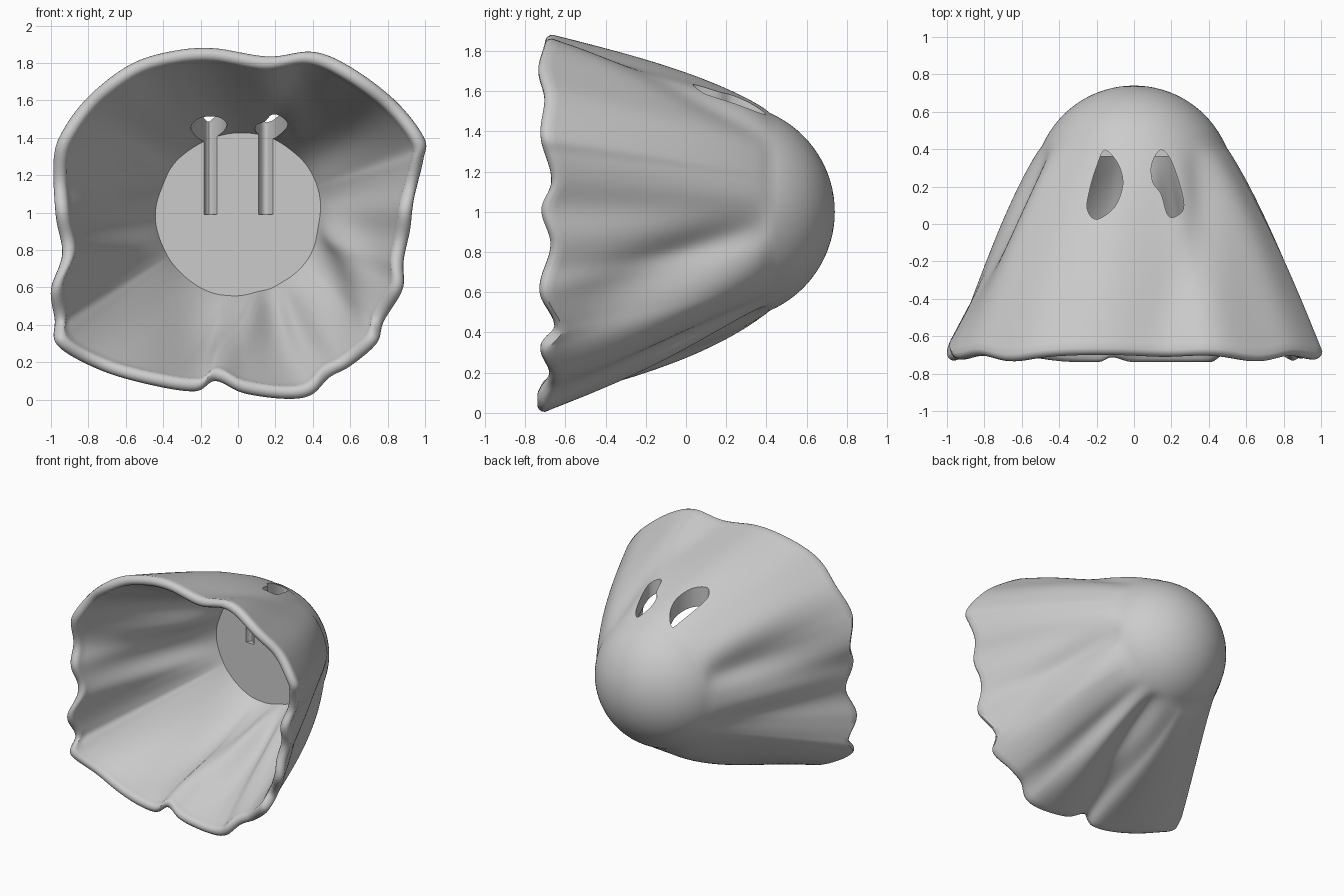
import bpy, bmesh, math
from mathutils import Vector

cube = bpy.data.objects.get("Cube")
if cube:
    bpy.data.objects.remove(cube, do_unlink=True)

cloth = bpy.data.materials.new("cloth_grey")
cloth.use_nodes = True
GREY = (0.6, 0.6, 0.6, 1)
cloth.diffuse_color = GREY
cloth.node_tree.nodes["Principled BSDF"].inputs["Base Color"].default_value = GREY

DOME_Y, DOME_R, SEAM_Y, SEAM_R = 0.205, 0.535, 0.42, 0.49
AXIS_Z, WALL = 1.0, 0.075

# Hem outline seen along the axis (x, z), counter-clockwise
HEM = [(.995, 1.4), (.84, 1.6), (.6, 1.78), (.4, 1.86), (.16, 1.835), (-.14, 1.88),
       (-.37, 1.86), (-.58, 1.79), (-.79, 1.63), (-.93, 1.45), (-.985, 1.29),
       (-.975, .99), (-.94, .78), (-1, .59), (-.98, .43), (-.965, .29),
       (-.74, .16), (-.47, .08), (-.23, .045), (-.12, .1), (.03, .035),
       (.25, .005), (.39, .025), (.49, .12), (.6, .18), (.74, .3),
       (.78, .42), (.88, .59), (.885, .74), (.92, .91), (.94, 1.07), (.99, 1.28)]

# Ripple of the hem: height and depth of its crests and hollows
RIPPLE = [(0, -.74), (.04, -.74), (.17, -.68), (.3, -.725), (.41, -.655), (.6, -.73),
          (.835, -.675), (1.01, -.72), (1.16, -.67), (1.41, -.725), (1.58, -.705),
          (1.73, -.735), (1.9, -.7)]

# Cloth folds: direction at dome, direction at hem, width (degrees), height
FOLDS = [(98, 100, 34, .04), (48, 78, 10, -.03), (34, 32, 14, .025), (8, 12, 12, .02),
         (-8, -34, 11, -.06), (-32, -52, 13, .05), (-58, -66, 7, -.03),
         (-68, -78, 6, .015), (-74, -98, 9, -.08), (-106, -114, 16, .06),
         (-140, -142, 14, -.035), (142, 140, 13, .03), (160, 168, 11, -.07),
         (186, 182, 12, .02), (204, 194, 9, -.03)]


def closed_curve(points, steps):
    """Smooth closed curve through the points."""
    pts = [Vector(p) for p in points]
    n, out = len(pts), []
    for i in range(n):
        a, b, c, d = (pts[(i + k) % n] for k in (-1, 0, 1, 2))
        for s in range(steps):
            t = s / steps
            out.append(b + (c - a) * t / 2 + (a - b * 2.5 + c * 2 - d / 2) * t * t
                       + (b * 1.5 - a / 2 - c * 1.5 + d / 2) * t ** 3)
    return out


def make_object(name, bm):
    bmesh.ops.recalc_face_normals(bm, faces=bm.faces[:])
    mesh = bpy.data.meshes.new(name)
    bm.to_mesh(mesh)
    bm.free()
    mesh.materials.append(cloth)
    obj = bpy.data.objects.new(name, mesh)
    bpy.context.collection.objects.link(obj)
    return obj


def hem_depth(z):
    """Eased depth of the hem's round edge at height z."""
    z = min(max(z, 0), 1.89)
    for (z0, y0), (z1, y1) in zip(RIPPLE, RIPPLE[1:]):
        if z <= z1:
            ease = (1 - math.cos(math.pi * (z - z0) / (z1 - z0))) / 2
            return y0 + (y1 - y0) * ease + WALL / 2


def lobe(angle, direction, width):
    """Bell-shaped weight around a direction, in degrees."""
    off = math.remainder(angle - math.radians(direction), math.tau)
    return math.exp(-(off / math.radians(width)) ** 2)


# Direction, hem radius and hem depth for every column of the sheet
hem = [p - Vector((0, AXIS_Z)) for p in closed_curve(HEM, 8)]
angles = [math.atan2(p.y, p.x) for p in hem]
radii = [p.length for p in hem]
hem_y = [hem_depth(p.y + AXIS_Z) for p in hem]
count = len(hem)


def outside(i, t):
    """Radius and depth of the outer cloth, t from dome seam to hem."""
    r = SEAM_R + (radii[i] - SEAM_R) * t ** 0.9
    swell = math.sin(math.pi * t ** 0.7)
    for start, end, width, height in FOLDS:
        r += height * swell * lobe(angles[i], start + (end - start) * t, width)
    return r, SEAM_Y + (hem_y[i] - SEAM_Y) * t


def inside(i, t):
    """Radius and depth of the lining: rounder by the head, thicker by the eyes."""
    r, y = outside(i, t)
    r += (SEAM_R + .45 * t - r) * (1 - t) ** 6
    thick = .08 * math.sin(math.pi * t ** 0.8) * lobe(angles[i], 115, 45)
    return r - WALL - thick, y


# Rings from dome tip, down the outside, round the hem and up the inside
rings = []
edge = math.asin(SEAM_R / DOME_R)
for k in range(1, 16):
    a = edge * k / 16
    rings.append([(DOME_R * math.sin(a), DOME_Y + DOME_R * math.cos(a))] * count)
for k in range(31):
    rings.append([outside(i, k / 30) for i in range(count)])
for k in range(1, 7):
    a = math.pi * k / 7
    rings.append([(radii[i] - WALL / 2 * (1 - math.cos(a)),
                   hem_y[i] - WALL / 2 * math.sin(a)) for i in range(count)])
INNER_T = 0.055
for k in range(25):
    t = 1 - (1 - INNER_T) * k / 24
    rings.append([inside(i, t) for i in range(count)])
rings[-1] = [(r, .36) for r, y in rings[-1]]

bm = bmesh.new()
rows = [[bm.verts.new((r * math.cos(a), y, AXIS_Z + r * math.sin(a)))
         for (r, y), a in zip(ring, angles)] for ring in rings]
tip = bm.verts.new((0, DOME_Y + DOME_R, AXIS_Z))
for i in range(count):
    j = (i + 1) % count
    bm.faces.new((tip, rows[0][i], rows[0][j]))
    for upper, lower in zip(rows, rows[1:]):
        bm.faces.new((upper[i], lower[i], lower[j], upper[j]))
bm.faces.new(rows[-1])  # flat underside of the solid head
ghost = make_object("ghost_sheet", bm)

# Eye holes, cut down from above and grazing the solid head
EYES = {
    "right_eye": [(-.155, .395), (-.195, .32), (-.235, .19), (-.25, .08),
                  (-.2, .025), (-.105, .09), (-.06, .21), (-.085, .32)],
    "left_eye": [(.14, .395), (.095, .32), (.1, .225), (.145, .16), (.175, .06),
                 (.205, .035), (.255, .065), (.265, .12), (.235, .24), (.19, .355)],
}
for name, outline in EYES.items():
    bm = bmesh.new()
    base = bm.faces.new([bm.verts.new((p.x, p.y, .99)) for p in closed_curve(outline, 5)])
    extruded = bmesh.ops.extrude_face_region(bm, geom=[base])["geom"]
    top = [v for v in extruded if isinstance(v, bmesh.types.BMVert)]
    bmesh.ops.translate(bm, verts=top, vec=(0, 0, 1.2))
    cutter = make_object(name + "_cutter", bm)
    cutter.hide_render = True
    hole = ghost.modifiers.new(name, "BOOLEAN")
    hole.operation = "DIFFERENCE"
    hole.solver = "EXACT"
    hole.object = cutter
    bpy.context.view_layer.objects.active = ghost
    bpy.ops.object.modifier_apply(modifier=name)
    bpy.data.objects.remove(cutter, do_unlink=True)

bpy.ops.object.select_all(action="DESELECT")
ghost.select_set(True)
bpy.context.view_layer.objects.active = ghost
bpy.ops.object.shade_smooth_by_angle(angle=math.radians(40))
